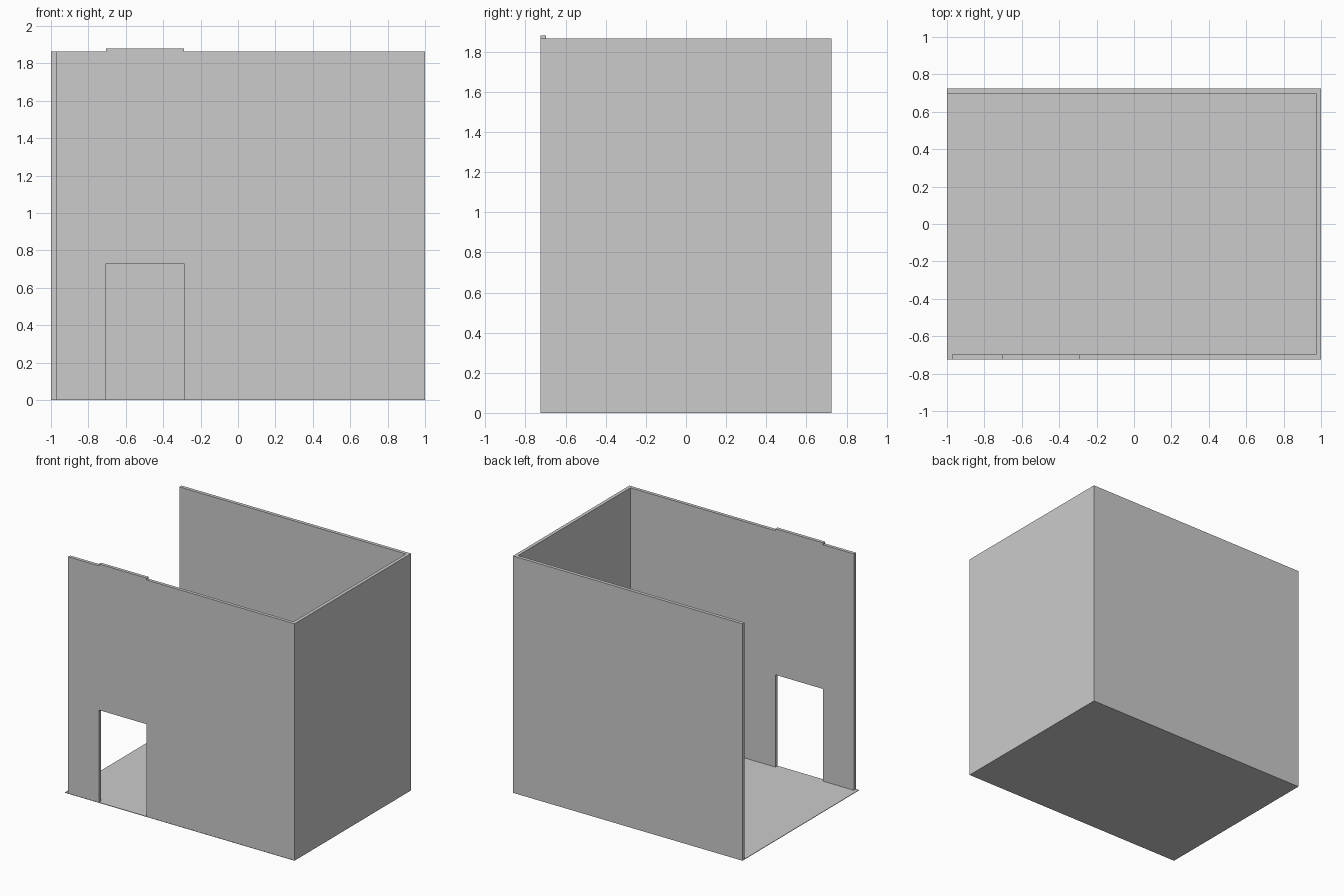
import bpy, bmesh

if "Cube" in bpy.data.objects:
    bpy.data.objects.remove(bpy.data.objects["Cube"])

HX, HY, H, T = 1.0, 0.725, 1.865, 0.027   # half sizes, wall height, wall thickness
FLOOR = 0.004


def extrude_profile(name, pts, vec):
    """Make a closed solid from a flat outline swept along vec."""
    bm = bmesh.new()
    face = bm.faces.new([bm.verts.new(p) for p in pts])
    res = bmesh.ops.extrude_face_region(bm, geom=[face], use_keep_orig=True)
    moved = [v for v in res["geom"] if isinstance(v, bmesh.types.BMVert)]
    bmesh.ops.translate(bm, verts=moved, vec=vec)
    bmesh.ops.recalc_face_normals(bm, faces=bm.faces)
    mesh = bpy.data.meshes.new(name)
    bm.to_mesh(mesh)
    bm.free()
    obj = bpy.data.objects.new(name, mesh)
    bpy.context.collection.objects.link(obj)
    return obj


# thin floor slab
extrude_profile("floor", [(-HX, -HY, 0), (HX, -HY, 0), (HX, HY, 0), (-HX, HY, 0)],
                (0, 0, FLOOR))

# back and right walls in one L-shaped plan; the left side stays open
plan = [(-HX, HY), (-HX, HY - T), (HX - T, HY - T), (HX - T, -HY + T),
        (HX - T, -HY), (HX, -HY), (HX, HY)]
extrude_profile("back_and_right_walls", [(x, y, FLOOR) for x, y in plan],
                (0, 0, H - FLOOR))

# front wall with doorway and the raised strip above it
D0, D1, DH, TOP = -0.705, -0.29, 0.73, 1.88
outline = [(-0.973, FLOOR), (D0, FLOOR), (D0, DH), (D1, DH), (D1, FLOOR),
           (HX - T, FLOOR), (HX - T, H), (D1, H), (D1, TOP), (D0, TOP),
           (D0, H), (-0.973, H)]
extrude_profile("front_wall", [(x, -HY + 0.001, z) for x, z in outline],
                (0, T - 0.001, 0))
